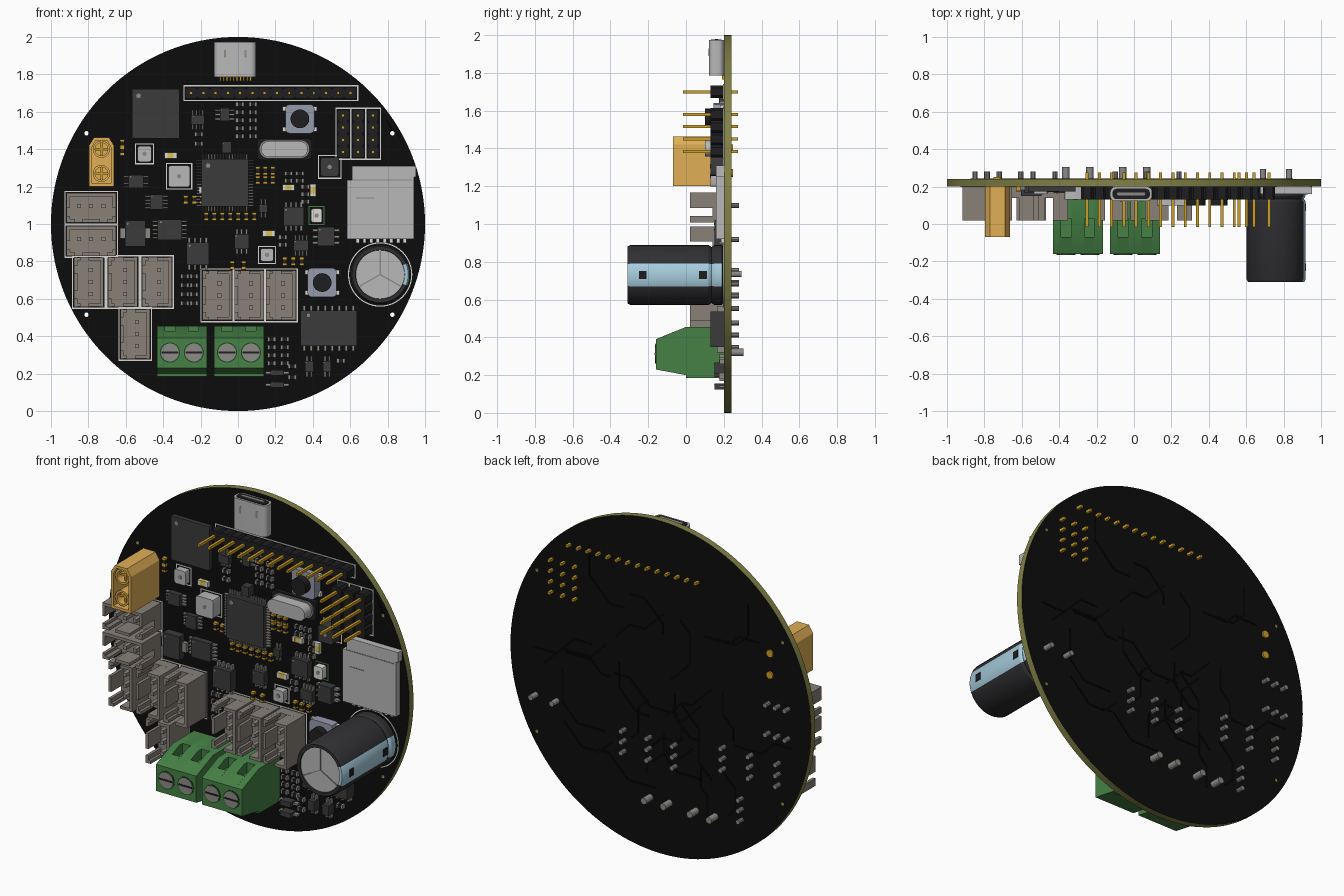
import bpy, bmesh, math, random
from math import sin, cos, pi, radians

if "Cube" in bpy.data.objects:
    bpy.data.objects.remove(bpy.data.objects["Cube"])

F, B = 0.20, 0.24          # front and back planes of the board
MATS = {}


def col(name, r, g, b):
    m = bpy.data.materials.new(name)
    m.diffuse_color = (r ** 2.2, g ** 2.2, b ** 2.2, 1)
    m.use_nodes = True
    m.node_tree.nodes["Principled BSDF"].inputs["Base Color"].default_value = m.diffuse_color
    MATS[name] = m


for args in [("black", .08, .08, .08), ("olive", .50, .50, .28), ("trace", .05, .05, .05),
             ("chip", .24, .24, .24), ("dark", .14, .14, .15), ("metal", .72, .72, .72),
             ("steel", .55, .54, .52), ("housing", .53, .50, .47), ("gold", .80, .62, .16),
             ("orange", .88, .68, .34), ("green", .28, .50, .28), ("deep_green", .14, .30, .15),
             ("blue", .65, .80, .87), ("button", .58, .60, .67), ("white", .85, .85, .83),
             ("amber", .85, .75, .35), ("sleeve", .20, .20, .21)]:
    col(*args)


class Part:
    """Collects solids in one mesh, with one material slot per colour."""

    def __init__(self, name):
        self.name, self.bm, self.slots = name, bmesh.new(), []

    def slot(self, m):
        if m not in self.slots:
            self.slots.append(m)
        return self.slots.index(m)

    def face(self, vs, m):
        self.bm.faces.new(vs).material_index = self.slot(m)

    def prism(self, pts, a, b, m, axis="y", side=None):
        place = {"y": lambda p, t: (p[0], t, p[1]), "x": lambda p, t: (t, p[0], p[1]),
                 "z": lambda p, t: (p[0], p[1], t)}[axis]
        r0, r1 = [[self.bm.verts.new(place(p, t)) for p in pts] for t in (a, b)]
        self.face(r0, m)
        self.face(r1, m)
        for i in range(len(pts)):
            j = (i + 1) % len(pts)
            self.face([r0[i], r0[j], r1[j], r1[i]], side or m)

    def box(self, x, z, w, h, y0, y1, m, rot=0):
        c, s = cos(rot), sin(rot)
        self.prism([(x + u * w / 2 * c - v * h / 2 * s, z + u * w / 2 * s + v * h / 2 * c)
                    for u, v in ((-1, -1), (1, -1), (1, 1), (-1, 1))], y0, y1, m)

    def cyl(self, x, z, r, y0, y1, m, n=24, side=None):
        self.prism([(x + r * cos(2 * pi * i / n), z + r * sin(2 * pi * i / n)) for i in range(n)],
                   y0, y1, m, side=side)

    def tube(self, outer, inner, y0, y1, m):
        n = len(outer)
        o0, o1, i1, i0 = [[self.bm.verts.new((p[0], y, p[1])) for p in ps]
                          for ps, y in ((outer, y0), (outer, y1), (inner, y1), (inner, y0))]
        for p, q in ((o0, o1), (o1, i1), (i1, i0), (i0, o0)):
            for i in range(n):
                self.face([p[i], p[(i + 1) % n], q[(i + 1) % n], q[i]], m)

    def frame(self, x, z, w, h, t=.006, m="white"):
        def rect(d):
            return [(x + u * (w / 2 + d), z + v * (h / 2 + d))
                    for u, v in ((-1, -1), (1, -1), (1, 1), (-1, 1))]
        self.tube(rect(t), rect(0), F - .003, F, m)

    def done(self):
        bmesh.ops.recalc_face_normals(self.bm, faces=self.bm.faces)
        for f in self.bm.faces:
            f.smooth = True
        for e in self.bm.edges:
            e.smooth = e.calc_face_angle(pi) < radians(32)
        me = bpy.data.meshes.new(self.name)
        self.bm.to_mesh(me)
        for s in self.slots:
            me.materials.append(MATS[s])
        ob = bpy.data.objects.new(self.name, me)
        bpy.context.collection.objects.link(ob)
        return ob


def rounded(x, z, w, h, r, n=6):
    pts = []
    for k, (u, v) in enumerate(((1, 1), (-1, 1), (-1, -1), (1, -1))):
        for i in range(n + 1):
            a = pi / 2 * (k + i / n)
            pts.append((x + u * (w / 2 - r) + r * cos(a), z + v * (h / 2 - r) + r * sin(a)))
    return pts


# round board with four mounting holes
p = Part("circuit_board")
p.cyl(0, 1, 1, F, B, "black", 128, side="olive")
board = p.done()
p = Part("hole_cutter")
for sx in (-.81, .825):
    for z in (.515, 1.485):
        p.cyl(sx, z, .012, F - .1, B + .1, "olive", 12)
cutter = p.done()
cutter.hide_render = True
cutter.hide_set(True)
mod = board.modifiers.new("holes", "BOOLEAN")
mod.object, mod.solver = cutter, "EXACT"

# raised copper traces on the back
random.seed(4)
p = Part("back_traces")
for _ in range(26):
    x, z, a = random.uniform(-.5, .5), random.uniform(.5, 1.45), random.randrange(8) * pi / 4
    for _ in range(3):
        l = random.uniform(.06, .2)
        p.box(x + l / 2 * cos(a), z + l / 2 * sin(a), l, .012, B, B + .002, "trace", a)
        x, z = x + l * cos(a), z + l * sin(a)
        a += random.choice((-1, 1)) * pi / 4
p.done()


# pin headers: one long row and three short columns
def header(name, x, z, n, dx, dz):
    p = Part(name)
    for i in range(n):
        px, pz = x + dx * i, z + dz * i
        p.prism(rounded(px, pz, .066, .066, .012, 1), .13, F, "dark")
        p.box(px, pz, .016, .016, -.015, .275, "gold")
    p.frame(x + dx * (n - 1) / 2, z + dz * (n - 1) / 2,
            .072 + abs(dx) * (n - 1), .072 + abs(dz) * (n - 1))
    p.done()


header("long_pin_header", -.25, 1.70, 14, .0655, 0)
for i in range(3):
    header(f"short_pin_header_{i + 1}", .562 + .08 * i, 1.58, 4, 0, -.065)


# three-pin wire connectors: open boxes, slotted on one long side
def connector(name, x, z, flat=False):
    p = Part(name)

    def b(u, v, w, h, y0, y1, m="housing"):
        if flat:
            p.box(x + v, z + u, h, w, y0, y1, m)
        else:
            p.box(x + u, z + v, w, h, y0, y1, m)
    b(0, 0, .158, .265, .14, F)
    b(.07, 0, .018, .265, .02, .14)
    for v, h in ((-.11, .045), (0, .095), (.11, .045)):
        b(-.07, v, .018, h, .02, .14)
    for v in (-.123, .123):
        b(.03, v, .062, .018, .02, .14)
        b(-.053, v, .016, .018, .02, .14)
    for v in (-.065, 0, .065):
        b(.01, v, .022, .022, .045, .14, "steel")
        p.cyl(x + (v if flat else .01), z + (.01 if flat else v), .014, F, .28, "steel", 10)
    p.frame(x, z, *((.275, .168) if flat else (.168, .275)))
    p.done()


for i, (x, z) in enumerate([(-.797, .69), (-.615, .69), (-.433, .69), (-.55, .412),
                            (-.11, .618), (.06, .618), (.23, .618)]):
    connector(f"wire_connector_{i + 1}", x, z)
connector("side_connector_upper", -.785, 1.087, True)
connector("side_connector_lower", -.785, .909, True)

# orange power plug with two round sockets
p = Part("power_plug")
outer = [(-.797, 1.20), (-.663, 1.20), (-.663, 1.42), (-.69, 1.463), (-.77, 1.463), (-.797, 1.42)]
inner = [(-.73 + (x + .73) * .76, 1.33 + (z - 1.33) * .88) for x, z in outer]
p.tube(outer, inner, -.07, .06, "orange")
p.prism(outer, .06, F, "orange")
for z in (1.27, 1.40):
    ring = [[(-.73 + r * cos(i * pi / 10), z + r * sin(i * pi / 10)) for i in range(20)]
            for r in (.046, .034)]
    p.tube(*ring, -.06, .06, "orange")
    for rot in (0, pi / 2):
        p.box(-.73, z, .07, .012, -.03, .06, "gold", rot)
    p.cyl(-.73, z, .022, B, .25, "gold", 16)
p.done()

# green screw terminals: the profile runs along x, with notches in the slope
full = [(-.16, .39), (0, .455), (F, .455), (F, .185), (0, .185), (0, .20), (-.16, .23)]
cut = [(-.16, .39), (-.07, .427), (-.07, .395), (.03, .395), (.03, .455)] + full[2:]
for name, x in (("left_screw_terminal", -.30), ("right_screw_terminal", .005)):
    p = Part(name)
    edges = [-.134, -.09, -.035, .035, .09, .134]
    for i in range(5):
        p.prism(cut if i % 2 else full, x + edges[i], x + edges[i + 1], "green", "x")
    for s in (-.064, .064):
        p.cyl(x + s, .313, .054, -.162, -.1, "deep_green", 32)
        p.cyl(x + s, .313, .048, -.165, -.1, "steel", 32)
        p.box(x + s, .313, .09, .01, -.167, -.16, "dark")
        p.cyl(x + s, .32, .02, F, .305, "steel", 12)
    p.done()

# electrolytic capacitor: lathed sleeve with a pale stripe on the right
p = Part("capacitor")
cx, cz, n = .76, .73, 48
prof = [(.14, F), (.158, .19), (.158, .15), (.148, .135), (.158, .12), (.158, -.295),
        (.15, -.31), (.132, -.31), (.130, -.303)]
rings = [[p.bm.verts.new((cx + r * cos(2 * pi * i / n), y, cz + r * sin(2 * pi * i / n)))
          for i in range(n)] for r, y in prof]
for k in range(len(prof) - 1):
    for i in range(n):
        j = (i + 1) % n
        p.face([rings[k][i], rings[k][j], rings[k + 1][j], rings[k + 1][i]],
               "blue" if k > 0 and (i < 3 or i >= n - 3) else "sleeve")
p.face(rings[0], "sleeve")
p.face(rings[-1], "metal")
for a in (90, 210, 330):
    a = radians(a)
    p.box(cx + .063 * cos(a), cz + .063 * sin(a), .126, .007, -.306, -.30, "steel", a)
for y in (-.23, .09):
    p.prism([(y - .02, cz - .022), (y + .02, cz - .022), (y + .02, cz + .022), (y - .02, cz + .022)],
            .90, .92, "dark", "x")
for x in (.69, .83):
    p.cyl(x, .735, .016, F, .295, "steel", 12)
p.tube(*[[(cx + r * cos(2 * pi * i / n), cz + r * sin(2 * pi * i / n)) for i in range(n)]
         for r in (.172, .166)], F - .003, F, "white")
p.done()

# plug socket at the top edge, open upwards
p = Part("plug_socket")
p.prism(rounded(-.015, .161, .225, .078, .03), 1.785, 1.973, "metal", "z")
p.prism(rounded(-.015, .161, .20, .055, .022), 1.973, 1.976, "dark", "z")
p.prism(rounded(-.015, .161, .15, .016, .006), 1.976, 1.979, "steel", "z")
for i in range(10):
    p.box(-.095 + i * .018, 1.777, .009, .025, .19, F, "gold")
for x in (-.07, .04):
    p.box(x, 1.91, .012, .04, .12, .13, "steel")
p.done()

# memory card slot
p = Part("card_slot")
p.prism([(.583, .92), (.94, .92), (.94, 1.25), (.953, 1.25), (.953, 1.31), (.61, 1.31),
         (.61, 1.235), (.583, 1.235)], .16, F, "metal")
p.box(.77, 1.235, .32, .006, .158, .16, "steel")
p.box(.68, 1.14, .10, .006, .158, .16, "steel")
for i in range(8):
    p.box(.64 + i * .036, .911, .018, .025, .185, F, "white")
p.done()

# push buttons
for name, x, z in (("upper_button", .331, 1.562), ("lower_button", .45, .687)):
    p = Part(name)
    p.prism(rounded(x, z, .155, .155, .02, 2), .145, F, "button")
    p.cyl(x, z, .05, .10, .145, "dark", 28)
    for sx in (-.08, .08):
        for sz in (-.055, .055):
            p.box(x + sx, z + sz, .025, .025, .18, F, "white")
    p.done()

# oval crystal can
p = Part("crystal")
p.prism(rounded(.248, 1.40, .295, .115, .02, 2), .175, F, "dark")
p.prism(rounded(.248, 1.40, .27, .10, .049, 8), .165, .175, "steel")
p.prism(rounded(.248, 1.40, .25, .085, .042, 8), .10, .165, "metal")
p.done()


# chips: x, z, width, height, front y, leads on top/bottom, leads on the sides
def chip(name, x, z, w, h, y, nx, nz):
    p = Part(name)
    p.box(x, z, w, h, y, F, "chip")
    p.cyl(x - w * .36, z + h * .36, min(w, h) * .05, y - .001, y, "steel", 8)
    yl = y + (F - y) * .5
    for s in (-1, 1):
        for i in range(nx):
            p.box(x + w * ((i + .5) / nx - .5), z + s * (h / 2 + .012), w / nx * .4, .03, yl, F, "steel")
        for i in range(nz):
            p.box(x + s * (w / 2 + .012), z + h * ((i + .5) / nz - .5), .03, h / nz * .4, yl, F, "steel")
    p.done()


for i, c in enumerate([(-.44, 1.59, .255, .265, .175, 0, 0), (-.07, 1.22, .25, .255, .165, 16, 16),
                       (.485, .443, .30, .19, .13, 8, 0), (-.215, .84, .12, .12, .15, 4, 0),
                       (.297, 1.04, .11, .10, .16, 4, 0), (.47, .933, .09, .10, .15, 0, 3),
                       (-.365, .97, .13, .11, .165, 0, 5), (-.55, .95, .11, .14, .15, 0, 1)]):
    chip(f"large_chip_{i + 1}", *c)
for i, c in enumerate([(.02, .907, .08, .08, .16, 3, 0), (-.545, 1.227, .08, .07, .165, 0, 4),
                       (-.435, 1.118, .07, .08, .17, 0, 4), (-.215, 1.557, .07, .05, .165, 4, 0),
                       (.337, .885, .08, .06, .165, 4, 0), (.38, .238, .045, .06, .15, 2, 0),
                       (.476, .238, .045, .06, .15, 2, 0), (.21, .205, .07, .03, .15, 0, 1),
                       (.21, .14, .07, .03, .15, 0, 1), (-.06, 1.41, .05, .06, .15, 0, 0),
                       (.135, 1.083, .045, .045, .17, 2, 0), (-.07, 1.585, .05, .07, .175, 0, 3)]):
    chip(f"small_chip_{i + 1}", *c)

# pale metal modules and the inductor
for name, x, z, w, h, y, m in (("square_module", -.315, 1.255, .115, .115, .13, "metal"),
                               ("sensor_module", -.50, 1.375, .075, .085, .16, "metal"),
                               ("indicator_lamp", .42, 1.045, .06, .075, .16, "white"),
                               ("lower_module", .155, .835, .07, .07, .16, "metal"),
                               ("inductor", .49, 1.305, .10, .10, .13, "chip")):
    p = Part(name)
    p.prism(rounded(x, z, w, h, .012, 2), y, F, m)
    p.cyl(x, z, .012, y - .002, y, "steel", 12)
    p.frame(x, z, w + .015, h + .015, m="green" if name == "indicator_lamp" else "white")
    p.done()


# resistors and capacitors in rows: x, z, columns, rows, column step, row step, upright
def passive(p, x, z, up, l=.044, w=.024, m="dark", end="steel"):
    a = pi / 2 if up else 0
    p.box(x, z, l * .55, w, .178, F, m, a)
    for s in (-1, 1):
        p.box(x + s * l * .38 * cos(a), z + s * l * .38 * sin(a), l * .26, w, .177, F, end, a)


p = Part("small_passives")
for x, z, nx, nz, dx, dz, up in [(.01, 1.64, 2, 5, .07, -.043, 0), (-.17, 1.04, 7, 1, .043, 0, 1),
                                 (.105, 1.285, 3, 1, .04, 0, 1), (.105, 1.235, 3, 1, .04, 0, 1),
                                 (-.285, .72, 2, 4, .05, -.048, 0), (.18, .385, 2, 4, .07, -.043, 0),
                                 (-.62, 1.43, 1, 2, 0, -.04, 1), (-.28, 1.13, 3, 1, .045, 0, 1),
                                 (.25, .80, 3, 1, .045, 0, 1), (.36, 1.12, 1, 3, 0, .04, 0),
                                 (-.03, .78, 2, 1, .06, 0, 1), (.27, 1.27, 2, 2, .06, -.04, 0),
                                 (.24, .93, 1, 2, 0, -.04, 0), (.29, .24, 1, 2, 0, -.06, 0),
                                 (.55, .27, 1, 1, 0, 0, 0), (-.21, 1.48, 1, 2, 0, -.05, 0)]:
    for i in range(nx):
        for j in range(nz):
            passive(p, x + i * dx, z + j * dz, up, end="gold" if up else "steel")
for x, z, up in ((-.36, 1.367, 0), (-.175, 1.185, 0), (.27, 1.195, 0), (.40, 1.18, 1), (.165, .95, 0)):
    passive(p, x, z, up, .065, .032, "amber", "white")
p.done()
